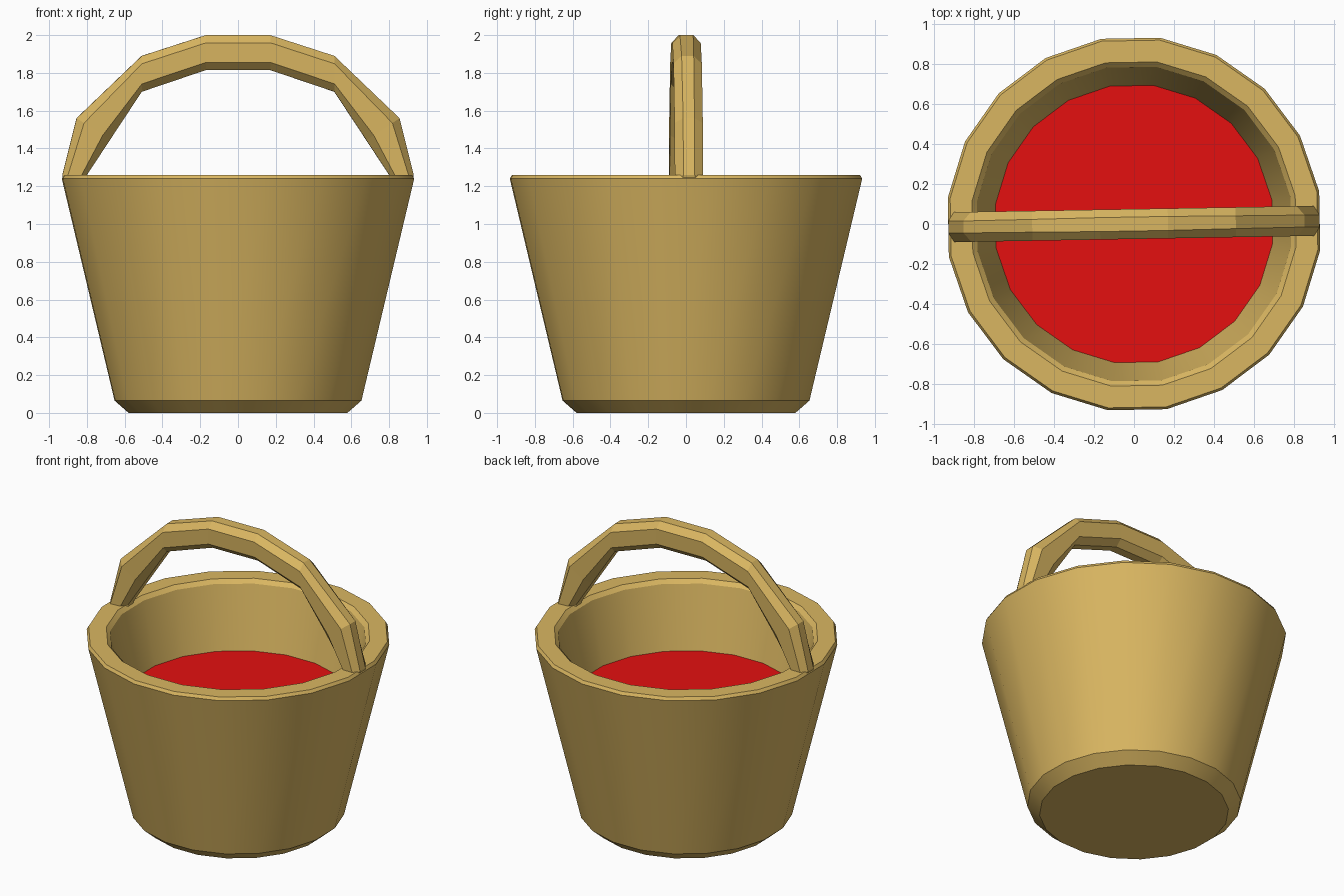
import bpy, bmesh, math

if "Cube" in bpy.data.objects:
    bpy.data.objects.remove(bpy.data.objects["Cube"])

TURN = math.radians(1)  # the whole model is turned very slightly
SIDES = 20


def material(name, rgb):
    m = bpy.data.materials.new(name)
    m.diffuse_color = (*rgb, 1)
    m.use_nodes = True
    m.node_tree.nodes["Principled BSDF"].inputs["Base Color"].default_value = m.diffuse_color
    return m


def finish(name, bm, mat, smooth):
    bmesh.ops.recalc_face_normals(bm, faces=bm.faces)
    mesh = bpy.data.meshes.new(name)
    bm.to_mesh(mesh)
    bm.free()
    mesh.materials.append(mat)
    ob = bpy.data.objects.new(name, mesh)
    bpy.context.collection.objects.link(ob)
    if smooth:
        bpy.ops.object.select_all(action='DESELECT')
        ob.select_set(True)
        bpy.context.view_layer.objects.active = ob
        bpy.ops.object.shade_smooth_by_angle(angle=math.radians(25))
    return ob


def loft(bm, rings):
    """Bridge successive closed vertex rings and cap both ends."""
    rows = [[bm.verts.new(p) for p in ring] for ring in rings]
    for a, b in zip(rows, rows[1:]):
        n = len(a)
        for i in range(n):
            j = (i + 1) % n
            bm.faces.new((a[i], a[j], b[j], b[i]))
    bm.faces.new(rows[0])
    bm.faces.new(rows[-1])


def circle(r, z):
    step = 2 * math.pi / SIDES
    return [(r * math.cos((i + .5) * step + TURN),
             r * math.sin((i + .5) * step + TURN), z) for i in range(SIDES)]


wood = material("wood", (0.70, 0.47, 0.12))
red = material("red_liquid", (0.78, 0.005, 0.005))

# Bucket: tapered wall, chamfered foot and rim, hollow inside
bm = bmesh.new()
profile = [(0.585, 0), (0.66, 0.065), (0.942, 1.24), (0.93, 1.26),
           (0.82, 1.26), (0.795, 1.235), (0.55, 0.15)]
loft(bm, [circle(r, z) for r, z in profile])
finish("bucket", bm, wood, True)

# Liquid surface
bm = bmesh.new()
bm.faces.new([bm.verts.new(p) for p in circle(0.702, 0.82)])
liquid = finish("liquid", bm, red, False)
if liquid.data.polygons[0].normal.z < 0:
    liquid.data.flip_normals()

# Handle: octagonal section swept over the arch (outer x, z, inner x, z, flat half width)
half = [(0.915, 1.20, 0.80, 1.20, 0.05), (0.93, 1.26, 0.80, 1.26, 0.03),
        (0.855, 1.56, 0.679, 1.444, 0.03), (0.51, 1.89, 0.51, 1.70, 0.032),
        (0.17, 2.0, 0.17, 1.815, 0.035)]
stations = half + [(-a, b, -c, d, w) for a, b, c, d, w in reversed(half)]
rings = []
for ox, oz, ix, iz, w in stations:
    side = [(0, w), (0.22, 0.075), (0.78, 0.072), (1, 0.03)]
    section = side + [(t, -y) for t, y in reversed(side)]
    rings.append([(ox + (ix - ox) * t, y, oz + (iz - oz) * t) for t, y in section])
bm = bmesh.new()
loft(bm, rings)
handle = finish("handle", bm, wood, False)
handle.rotation_euler.z = TURN
